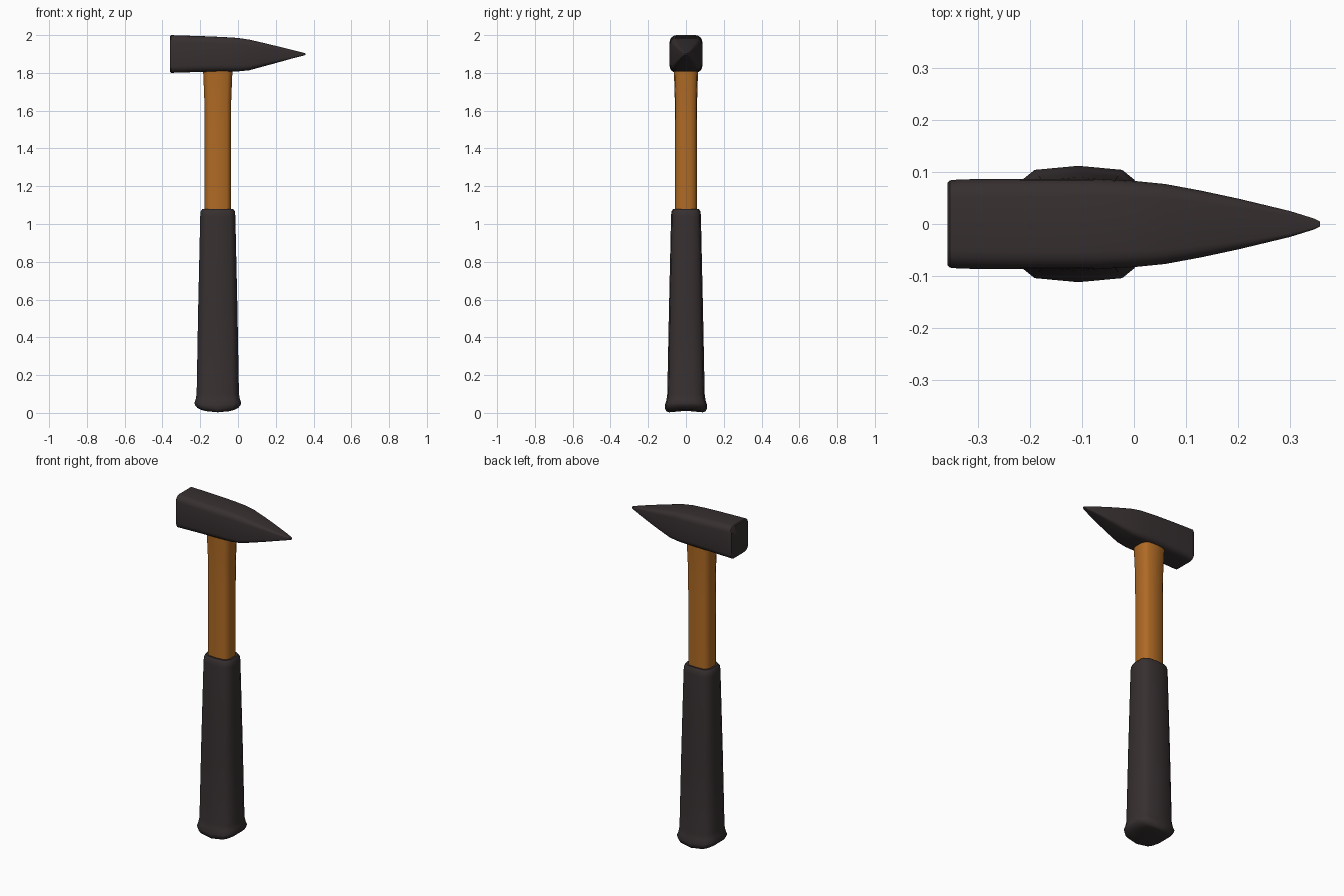
import bpy, bmesh, math

if "Cube" in bpy.data.objects:
    bpy.data.objects.remove(bpy.data.objects["Cube"])

AXIS = -0.107   # x of the handle centre line


def material(name, rgb, rough):
    m = bpy.data.materials.new(name)
    m.use_nodes = True
    m.diffuse_color = (*rgb, 1)
    node = m.node_tree.nodes["Principled BSDF"]
    node.inputs["Base Color"].default_value = (*rgb, 1)
    node.inputs["Roughness"].default_value = rough
    return m


def loft(name, rings, mat, angle):
    """Skin a list of closed rings and fan both ends to a centre point."""
    bm = bmesh.new()
    loops = [[bm.verts.new(p) for p in ring] for ring in rings]
    n = len(loops[0])
    for a, b in zip(loops, loops[1:]):
        for i in range(n):
            j = (i + 1) % n
            bm.faces.new((a[i], a[j], b[j], b[i]))
    for loop in (loops[0], loops[-1]):
        centre = bm.verts.new([sum(v.co[k] for v in loop) / n for k in range(3)])
        for i in range(n):
            bm.faces.new((loop[i], loop[(i + 1) % n], centre))
    bmesh.ops.recalc_face_normals(bm, faces=bm.faces)
    mesh = bpy.data.meshes.new(name)
    bm.to_mesh(mesh)
    bm.free()
    mesh.materials.append(mat)
    ob = bpy.data.objects.new(name, mesh)
    bpy.context.collection.objects.link(ob)
    bpy.ops.object.select_all(action='DESELECT')
    bpy.context.view_layer.objects.active = ob
    ob.select_set(True)
    bpy.ops.object.shade_smooth_by_angle(angle=math.radians(angle))
    return ob


def mirrored(quarter):
    """Mirror a quarter outline, from the +y axis to the +x axis, all round."""
    half = quarter + [(x, -y) for x, y in reversed(quarter[:-1])]
    return half + [(-x, y) for x, y in reversed(half[1:-1])]


def handle_ring(outline, z, hx, hy, sag=0):
    return [(AXIS + x * hx, y * hy, z + sag * x * x) for x, y in outline]


def head_ring(x, low, high, hy, radius, steps=4):
    """Rounded rectangle across the head at x."""
    mid, hz = (low + high) / 2, (high - low) / 2
    r = radius * min(hy, hz)
    quarter = []
    for i in range(steps + 1):
        a = math.pi / 2 * i / steps
        quarter.append((hy - r + r * math.sin(a), hz - r + r * math.cos(a)))
    outline = mirrored([(0, hz)] + quarter + [(hy, 0)])
    return [(x, y, mid + z) for y, z in outline]


dark = material("dark charcoal", (0.038, 0.029, 0.030), 0.6)
wood = material("orange wood", (0.43, 0.145, 0.018), 0.6)

outline = mirrored([(0, 1), (0.68, 0.93), (0.87, 0.76), (1, 0.42), (1, 0)])

# Rubber grip: flared butt, long taper, rounded top lip
grip = [(0.003, 0.085, 0.09, 0.012), (0.008, 0.108, 0.104, 0.018),
        (0.022, 0.12, 0.11, 0.018), (0.04, 0.124, 0.112, 0.012),
        (0.065, 0.117, 0.104, 0.008), (0.1, 0.112, 0.099, 0),
        (0.55, 0.104, 0.09, 0), (1.04, 0.093, 0.079, 0),
        (1.066, 0.091, 0.077, 0), (1.08, 0.081, 0.068, 0)]
loft("grip", [handle_ring(outline, *g) for g in grip], dark, 50)

# Wooden shaft, widening under the head
shaft = [(1.05, 0.07, 0.058), (1.5, 0.07, 0.058), (1.65, 0.071, 0.059),
         (1.75, 0.075, 0.062), (1.84, 0.079, 0.065)]
loft("shaft", [handle_ring(outline, *s) for s in shaft], wood, 50)

# Head: square striking face at -x, tapering to a point at +x
head = [(-0.359, 1.805, 1.995, 0.079, 0.4), (-0.354, 1.8, 2.0, 0.084, 0.4),
        (-0.335, 1.801, 1.999, 0.086, 0.4), (-0.2, 1.805, 1.995, 0.087, 0.4),
        (-0.08, 1.807, 1.99, 0.087, 0.4), (0, 1.808, 1.985, 0.083, 0.38),
        (0.06, 1.814, 1.976, 0.077, 0.36), (0.13, 1.833, 1.96, 0.064, 0.36),
        (0.2, 1.852, 1.943, 0.049, 0.36), (0.3, 1.88, 1.918, 0.025, 0.4),
        (0.345, 1.891, 1.907, 0.011, 0.5), (0.358, 1.895, 1.903, 0.005, 0.6)]
loft("hammer_head", [head_ring(*h) for h in head], dark, 40)
